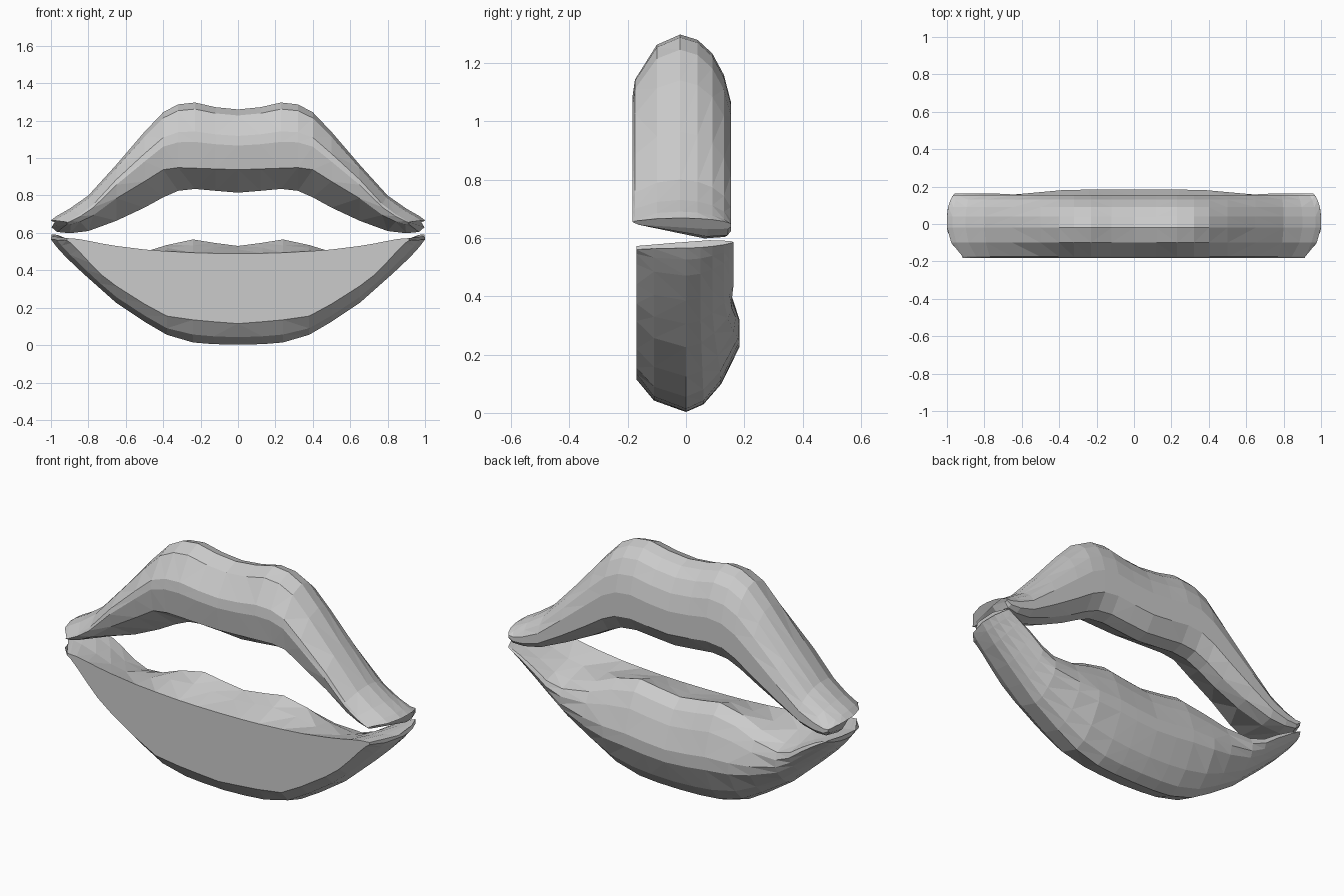
import bpy, bmesh

cube = bpy.data.objects.get("Cube")
if cube:
    bpy.data.objects.remove(cube, do_unlink=True)

grey = bpy.data.materials.new("plain grey")
grey.use_nodes = True
grey.diffuse_color = (0.6, 0.6, 0.6, 1)
grey.node_tree.nodes["Principled BSDF"].inputs["Base Color"].default_value = (0.6, 0.6, 0.6, 1)


def mix(a, b, t):
    return a + (b - a) * t


def end_curve(x, y):
    """Pull the front and back of each lip corner inwards so it is rounded in plan."""
    near_end = max(0, (abs(x) - 0.7) / 0.3)
    depth = 0.085 if y < 0 else 0.055
    pull = depth * near_end * min(1, abs(y - 0.01) / 0.17) ** 3
    return x - pull if x > 0 else x + pull


def loft(name, stations, section):
    """Skin mirrored cross-sections running from the right corner to the left one."""
    right = [(-s[0], *s[1:]) for s in reversed(stations[1:])]
    bm = bmesh.new()
    rings = []
    for s in right + stations:
        rings.append([bm.verts.new((end_curve(s[0], y), y, z)) for y, z in section(*s)])
    n = len(rings[0])
    for a, b in zip(rings, rings[1:]):
        for i in range(n):
            j = (i + 1) % n
            bm.faces.new((a[i], a[j], b[j], b[i]))
    bm.faces.new(rings[0])
    bm.faces.new(rings[-1])
    bmesh.ops.recalc_face_normals(bm, faces=bm.faces)
    bmesh.ops.triangulate(bm, faces=[f for f in bm.faces if len(f.verts) == 4])
    mesh = bpy.data.meshes.new(name)
    bm.to_mesh(mesh)
    bm.free()
    mesh.materials.append(grey)
    obj = bpy.data.objects.new(name, mesh)
    bpy.context.collection.objects.link(obj)


# Upper lip: x, top, front crease, bottom
UPPER = [(0, 1.26, 0.938, 0.815), (0.12, 1.272, 0.942, 0.825), (0.23, 1.297, 0.946, 0.835),
         (0.32, 1.287, 0.949, 0.825), (0.4, 1.245, 0.938, 0.79), (0.5, 1.14, 0.875, 0.735),
         (0.65, 0.965, 0.785, 0.665), (0.8, 0.8, 0.695, 0.61), (0.9, 0.73, 0.66, 0.598),
         (0.97, 0.69, 0.645, 0.605), (1.0, 0.668, 0.645, 0.63)]
# Front as depth and share above the crease, back as depth and share of the whole height
UPPER_FRONT = [(-0.02, 1), (-0.1, 0.9), (-0.175, 0.56), (-0.183, 0.4), (-0.163, 0)]
UPPER_BACK = [(0.03, 0), (0.1, 0.04), (0.155, 0.22), (0.154, 0.5), (0.13, 0.7),
              (0.09, 0.86), (0.04, 0.96)]


def upper_section(x, top, crease, bottom):
    end = max(0, (abs(x) - 0.6) / 0.4)
    return ([(y, mix(crease, top, v)) for y, v in UPPER_FRONT]
            + [(y + (0.045 * end if v < 0.1 else 0), mix(bottom, top, v)) for y, v in UPPER_BACK])


loft("upper_lip", UPPER, upper_section)

# Lower lip: x, front top edge, back top ridge, bottom, lower edge of flat front
LOWER = [(0, 0.49, 0.53, 0.003, 0.115), (0.13, 0.491, 0.547, 0.005, 0.125),
         (0.24, 0.494, 0.565, 0.014, 0.135), (0.38, 0.502, 0.535, 0.055, 0.155),
         (0.5, 0.511, 0.488, 0.125, 0.22), (0.65, 0.53, 0.46, 0.225, 0.315),
         (0.74, 0.543, 0.48, 0.305, 0.375), (0.83, 0.556, 0.53, 0.385, 0.44),
         (0.92, 0.568, 0.57, 0.47, 0.51), (0.97, 0.57, 0.585, 0.525, 0.545),
         (1.0, 0.572, 0.592, 0.565, 0.56)]
# Back of the section from bottom to ridge: the full middle and the slim corners
BACK_MIDDLE = [(0.06, 0.05), (0.12, 0.18), (0.183, 0.42), (0.184, 0.55), (0.145, 0.77),
               (0.105, 0.91), (0.05, 1)]
BACK_CORNER = [(0.05, 0.07), (0.09, 0.22), (0.13, 0.43), (0.148, 0.58), (0.163, 0.74),
               (0.155, 0.9), (0.08, 1)]


def lower_section(x, front, ridge, bottom, flat):
    t = min(1, max(0, (abs(x) - 0.35) / 0.4))
    back = [(mix(a[0], b[0], t), mix(a[1], b[1], t)) for a, b in zip(BACK_MIDDLE, BACK_CORNER)]
    return ([(-0.17, front), (-0.17, flat), (-0.11, mix(bottom, flat, 0.35)), (0, bottom)]
            + [(y, mix(bottom, ridge, v)) for y, v in back]
            + [(-0.04, mix(front, ridge, 0.55))])


loft("lower_lip", LOWER, lower_section)
